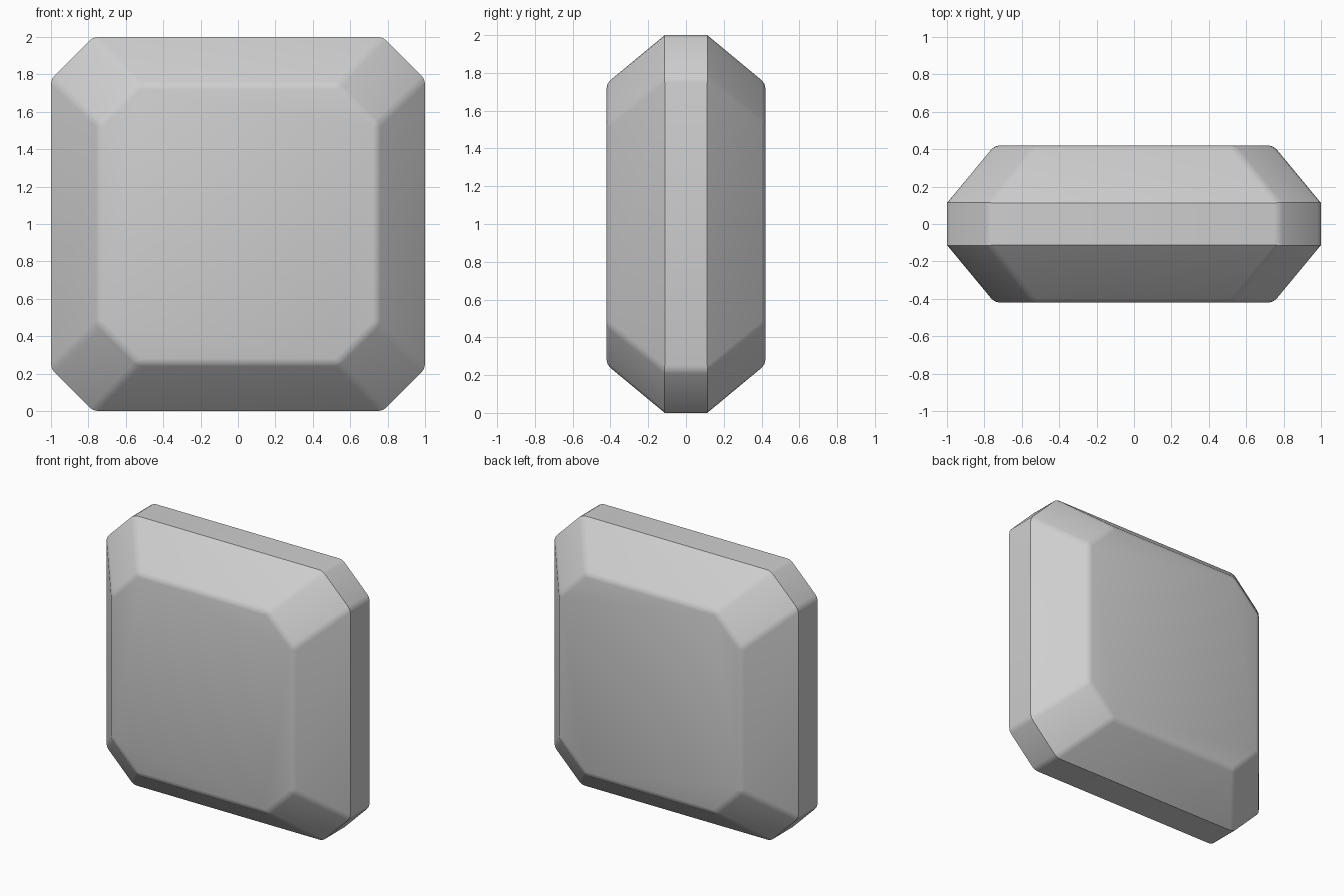
import bpy
import bmesh
import math

cube = bpy.data.objects.get("Cube")
if cube:
    bpy.data.objects.remove(cube, do_unlink=True)

# Plain grey material
grey = bpy.data.materials.new("stone_grey")
grey.use_nodes = True
colour = (0.62, 0.62, 0.62, 1)
grey.diffuse_color = colour
grey.node_tree.nodes["Principled BSDF"].inputs["Base Color"].default_value = colour


def octagon(bm, half, flat, y):
    """Ring of a square with cut corners, standing upright at depth y."""
    quarter = [(half, -flat), (half, flat)]
    ring = []
    for turn in range(4):
        for x, z in quarter:
            for _ in range(turn):
                x, z = -z, x
            ring.append(bm.verts.new((x, y, z + 1)))
    return ring


# Step-cut gem: front table, two girdle rings, back table
bm = bmesh.new()
rings = [octagon(bm, half, flat, y) for half, flat, y in
         [(0.745, 0.53, -0.42), (1, 0.775, -0.115),
          (1, 0.775, 0.115), (0.745, 0.53, 0.42)]]
bm.faces.new(rings[0])
bm.faces.new(rings[-1])
for a, b in zip(rings, rings[1:]):
    for i in range(len(a)):
        j = (i + 1) % len(a)
        bm.faces.new((a[i], a[j], b[j], b[i]))
bmesh.ops.recalc_face_normals(bm, faces=bm.faces)

# Soften every edge but the crisp girdle outlines
girdle = [set(rings[1]), set(rings[2])]
soft = [e for e in bm.edges if not any(set(e.verts) <= g for g in girdle)]
bmesh.ops.bevel(bm, geom=soft, offset=0.025, offset_type='OFFSET',
                segments=2, profile=0.5, affect='EDGES', clamp_overlap=True)

mesh = bpy.data.meshes.new("gem_body")
bm.to_mesh(mesh)
bm.free()
mesh.materials.append(grey)
gem = bpy.data.objects.new("gem_body", mesh)
bpy.context.collection.objects.link(gem)

# Smooth rounding, sharp girdle
bpy.ops.object.select_all(action='DESELECT')
gem.select_set(True)
bpy.context.view_layer.objects.active = gem
bpy.ops.object.shade_smooth_by_angle(angle=math.radians(35))
